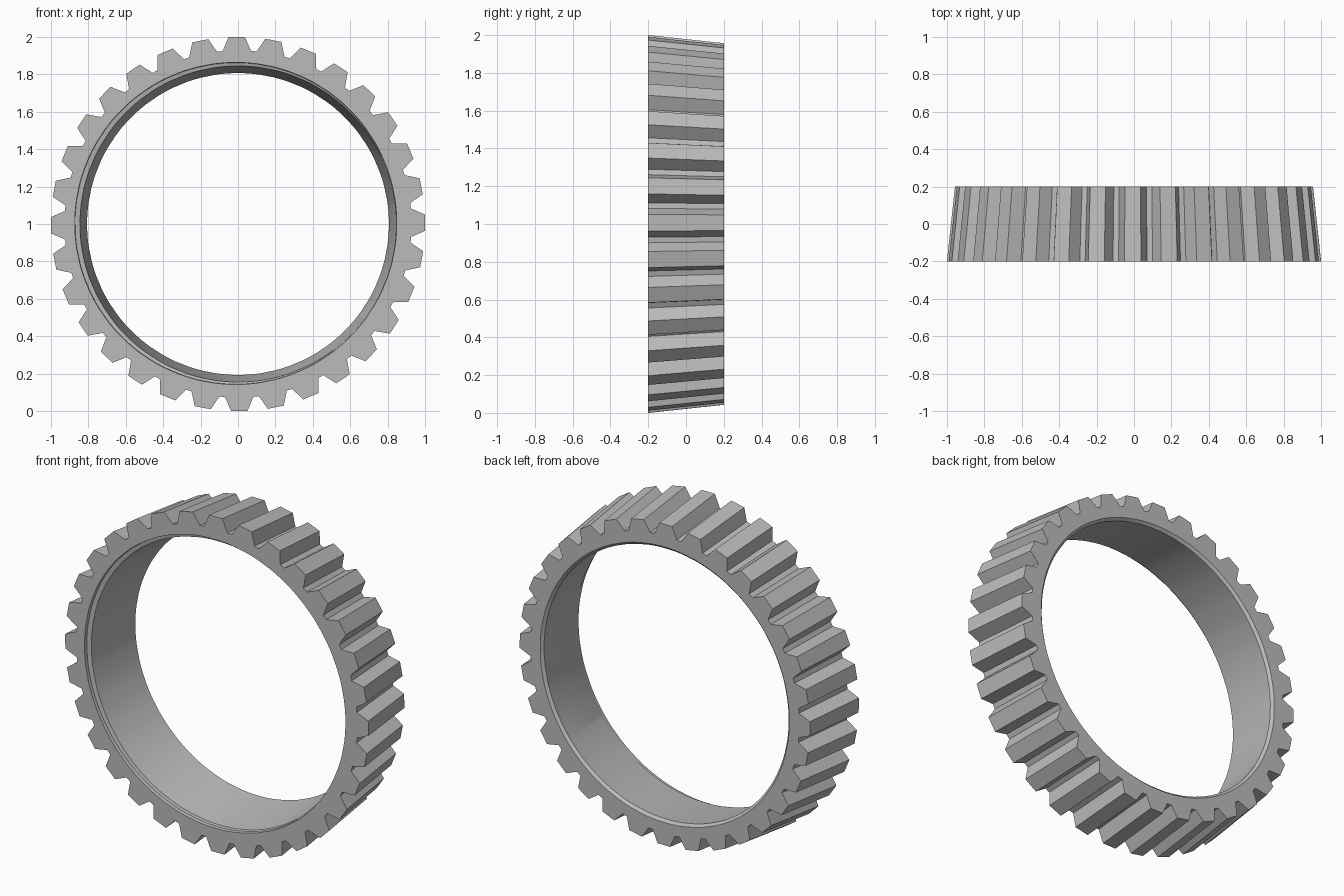
import bpy
import bmesh
from math import sin, cos, radians

cube = bpy.data.objects.get("Cube")
if cube:
    bpy.data.objects.remove(cube, do_unlink=True)

TEETH = 32
PITCH = 360 / TEETH
TURN = 0.4          # small rotation of the tooth ring, in degrees
TIP, ROOT = 1.001, 0.928
BACK_SCALE = 0.957  # teeth taper towards the back

# One tooth: (angle from tooth centre, radius)
TOOTH = [(-4.7, ROOT), (-2.5, TIP), (2.5, TIP), (4.7, ROOT)]
OUTLINE = [(radians(i * PITCH + TURN + a), r) for i in range(TEETH) for a, r in TOOTH]

bm = bmesh.new()


def toothed_loop(y, scale):
    return [bm.verts.new((r * scale * cos(a), y, 1 + r * scale * sin(a)))
            for a, r in OUTLINE]


def round_loop(y, radius, dx=0.0, dz=0.0):
    return [bm.verts.new((dx + radius * cos(a), y, 1 + dz + radius * sin(a)))
            for a, _ in OUTLINE]


# Closed cross-section: teeth, back face, tapered bore, recessed front lip
loops = [
    toothed_loop(-0.2, 1),
    toothed_loop(0.2, BACK_SCALE),
    round_loop(0.2, 0.822),
    round_loop(0.185, 0.807),
    round_loop(-0.175, 0.845),
    round_loop(-0.18, 0.859, -0.012, 0.003),
    round_loop(-0.2, 0.861, -0.012, 0.003),
]
BORE = 3
for k, loop in enumerate(loops):
    other = loops[(k + 1) % len(loops)]
    for i in range(len(loop)):
        j = (i + 1) % len(loop)
        face = bm.faces.new((loop[i], loop[j], other[j], other[i]))
        face.smooth = k >= BORE - 1 and k < len(loops) - 1

bmesh.ops.recalc_face_normals(bm, faces=bm.faces)

# Keep the edges between bore and lips crisp
for edge in bm.edges:
    if len(edge.link_faces) == 2 and edge.calc_face_angle() > radians(20):
        edge.smooth = False

mesh = bpy.data.meshes.new("gear_ring")
bm.to_mesh(mesh)
bm.free()
ring = bpy.data.objects.new("gear_ring", mesh)
bpy.context.collection.objects.link(ring)

# Plain grey metal
grey = bpy.data.materials.new("grey")
grey.use_nodes = True
colour = (0.5, 0.5, 0.5, 1)
grey.diffuse_color = colour
grey.node_tree.nodes["Principled BSDF"].inputs["Base Color"].default_value = colour
mesh.materials.append(grey)
